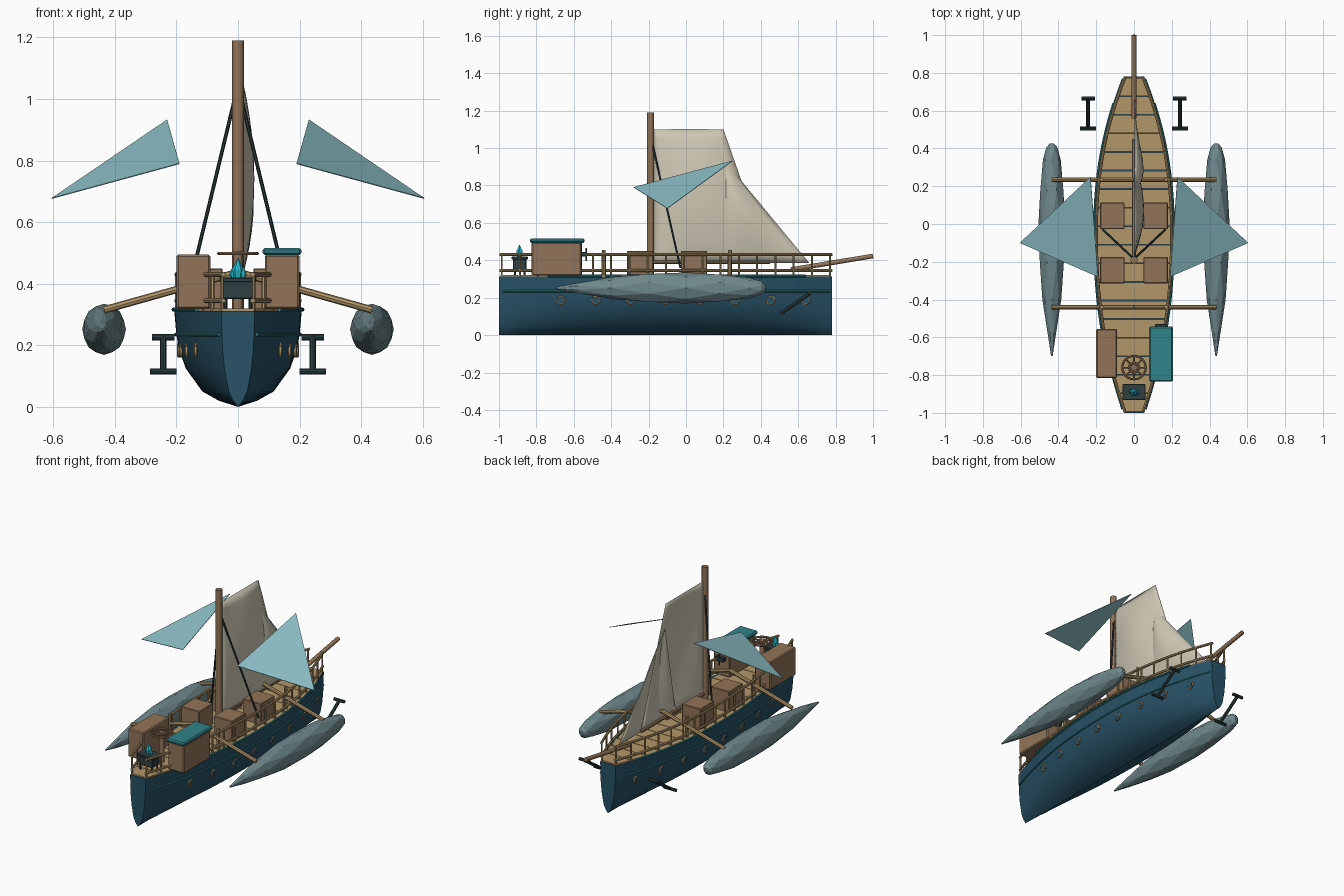
import bpy, bmesh, math
from mathutils import Vector

if "Cube" in bpy.data.objects:
    bpy.data.objects.remove(bpy.data.objects["Cube"])

def mat(name, r, g, b):
    m = bpy.data.materials.new(name)
    m.diffuse_color = (r, g, b, 1)
    m.use_nodes = True
    m.node_tree.nodes["Principled BSDF"].inputs["Base Color"].default_value = m.diffuse_color
    return m

NAVY = mat("navy hull", .021, .085, .135)
TAN = mat("tan timber", .45, .31, .145)
BROWN = mat("brown wood", .29, .175, .10)
SAIL = mat("canvas", .62, .58, .46)
WING = mat("pale cyan cloth", .27, .53, .58)
GREY = mat("blue grey float", .16, .25, .265)
TEAL = mat("teal trim", .03, .225, .25)
DARK = mat("dark iron", .028, .05, .053)
CRYSTAL = mat("bright crystal", .015, .50, .60)

def finish(bm, name, m, smooth=None):
    bmesh.ops.recalc_face_normals(bm, faces=bm.faces)
    me = bpy.data.meshes.new(name)
    bm.to_mesh(me)
    bm.free()
    me.materials.append(m)
    ob = bpy.data.objects.new(name, me)
    bpy.context.collection.objects.link(ob)
    if smooth:
        bpy.ops.object.select_all(action='DESELECT')
        ob.select_set(True)
        bpy.context.view_layer.objects.active = ob
        bpy.ops.object.shade_smooth_by_angle(angle=math.radians(smooth))
    return ob

def loft(bm, rings, caps=True):
    rows = [[bm.verts.new(p) for p in r] for r in rings]
    n = len(rows[0])
    for a, b in zip(rows, rows[1:]):
        for i in range(n):
            bm.faces.new((a[i], a[(i + 1) % n], b[(i + 1) % n], b[i]))
    if caps:
        bm.faces.new(rows[0])
        bm.faces.new(rows[-1])

def add_tube(bm, pts, r, n=8, closed=False):
    pts = [Vector(p) for p in pts]
    rings, k = [], len(pts)
    for i, p in enumerate(pts):
        if closed:
            t = pts[(i + 1) % k] - pts[i - 1]
        else:
            t = pts[min(i + 1, k - 1)] - pts[max(i - 1, 0)]
        t.normalize()
        ref = Vector((0, 0, 1)) if abs(t.z) < .9 else Vector((0, 1, 0))
        u = t.cross(ref).normalized()
        v = t.cross(u)
        rings.append([p + r * (u * math.cos(a) + v * math.sin(a))
                      for a in (2 * math.pi * j / n for j in range(n))])
    if closed:
        rings.append(rings[0])
    loft(bm, rings, not closed)

def tubes(name, paths, r, m, n=8, closed=False):
    bm = bmesh.new()
    for p in paths:
        add_tube(bm, p, r, n, closed)
    if closed:
        bmesh.ops.remove_doubles(bm, verts=bm.verts, dist=1e-5)
    return finish(bm, name, m, 40)

def box(name, lo, hi, m, bevel=.004):
    bm = bmesh.new()
    bmesh.ops.create_cube(bm, size=1)
    for v in bm.verts:
        v.co = Vector([(a + b) / 2 + c * (b - a) for a, b, c in zip(lo, hi, v.co)])
    if bevel:
        bmesh.ops.bevel(bm, geom=bm.edges[:], offset=bevel, segments=1, affect='EDGES')
    return finish(bm, name, m)

def circle(c, r, n, axis='z'):
    out = []
    for i in range(n):
        a = 2 * math.pi * i / n
        d = (r * math.cos(a), r * math.sin(a), 0) if axis == 'z' else (0, r * math.cos(a), r * math.sin(a))
        out.append(Vector(c) + Vector(d))
    return out

# Hull shape: half breadth along the length, and section fractions by height
SECTION = [(1, .312), (.97, .24), (.93, .19), (.82, .125), (.56, .05), (.3, .02), (0, 0)]

def half(y):
    t = abs(y + .05) / (.95 if y < -.05 else .83)
    return .207 * (1 - .74 * t ** 2.2)

def hull_x(y, z):
    for (f0, z0), (f1, z1) in zip(SECTION, SECTION[1:]):
        if z >= z1:
            return half(y) * (f1 + (f0 - f1) * (min(z, z0) - z1) / (z0 - z1))

def span(a, b, n):
    return [a + (b - a) * i / n for i in range(n + 1)]

# Hull
bm = bmesh.new()
loft(bm, [[(half(y) * f, y, z) for f, z in SECTION] +
          [(-half(y) * f, y, z) for f, z in SECTION[-2::-1]] for y in span(-1, .78, 40)])
finish(bm, "hull", NAVY, 35)

# Deck planks laid across the hull
bm = bmesh.new()
ys = span(-.995, .775, 18)
for a, b in zip(ys, ys[1:]):
    rings = []
    for y in span(a + .002, b - .002, 3):
        w = half(y) - .004
        rings.append([(-w, y, .308), (w, y, .308), (w, y, .32), (-w, y, .32)])
    loft(bm, rings)
finish(bm, "deck_planks", TAN)

# Trim strips, rails and rail posts on both sides
S = (-1, 1)
tubes("gunwale_trim", [[(s * (half(y) + .002), y, .316) for y in span(-.74, .64, 30)] for s in S], .007, TEAL)
tubes("side_trim", [[(s * (hull_x(y, .235) + .002), y, .235) for y in span(-.98, .77, 36)] for s in S], .006, TEAL)
for name, z in (("lower_rail", .345), ("upper_rail", .43)):
    tubes(name, [[(s * (half(y) - .008), y, z) for y in span(-.995, .78, 36)] for s in S], .008, TAN)
tubes("rail_posts", [[(s * (half(y) - .008), y, .312), (s * (half(y) - .008), y, .43)]
                     for s in S for y in span(-.985, .77, 18)], .006, TAN, 6)

# Portholes
ports = [(s * (hull_x(y, .185) + .002), y, .185) for s in S for y in span(-.67, .64, 7)]
tubes("porthole_rings", [circle(c, .02, 14, 'x') for c in ports], .006, TAN, 6, True)
tubes("porthole_glass", [[(c[0] - .006, c[1], c[2]), (c[0] + .006, c[1], c[2])] for c in ports], .017, NAVY, 12)

# Mast, bowsprit, boom and stays
tubes("mast", [[(0, -.19, .3), (0, -.19, 1.19)]], .019, BROWN, 12)
tubes("bowsprit", [[(0, .56, .35), (0, 1, .423)]], .013, BROWN, 10)
tubes("boom", [[(0, -.19, .39), (0, .45, .39)]], .011, BROWN)
tubes("stays", [[(0, -.185, 1.045), (s * .165, -.03, .36)] for s in S], .006, DARK, 6)

# Sails as billowed sheets
def sheet(name, f, nu, nv):
    bm = bmesh.new()
    g = [[bm.verts.new(f(i / nu, j / nv)) for i in range(nu + 1)] for j in range(nv + 1)]
    for j in range(nv):
        for i in range(nu):
            bm.faces.new((g[j][i], g[j][i + 1], g[j + 1][i + 1], g[j + 1][i]))
    bmesh.ops.remove_doubles(bm, verts=bm.verts, dist=1e-5)
    ob = finish(bm, name, SAIL, 60)
    mod = ob.modifiers.new("thickness", 'SOLIDIFY')
    mod.thickness = .003

def main_sail(u, v):
    y1 = .45 - .25 * v
    return (.05 * math.sin(math.pi * u) * math.sin(math.pi * v) ** .8, -.175 + (y1 + .175) * u, .38 + .72 * v)

def fore_sail(u, v):
    y, z = .1 + .56 * u, .385
    return (.006 + .045 * math.sin(math.pi * u) * math.sin(math.pi * v), y + (.2 - y) * v, z + (.94 - z) * v)

sheet("main_sail", main_sail, 12, 14)
sheet("fore_sail", fore_sail, 10, 12)

# Side wing sails
for s, side in ((-1, "left"), (1, "right")):
    bm = bmesh.new()
    tri = [Vector(p) for p in ((s * .605, -.1, .677), (s * .23, .25, .932), (s * .19, -.28, .79))]
    nrm = (tri[1] - tri[0]).cross(tri[2] - tri[0]).normalized() * .0015
    loft(bm, [[p - nrm for p in tri], [p + nrm for p in tri]])
    finish(bm, side + "_wing_sail", WING)

# Outrigger floats (faceted) and their arms
PROFILE = [(-.7, .004), (-.58, .024), (-.4, .05), (-.2, .069), (0, .071), (.18, .066), (.34, .047), (.405, .032), (.425, .012)]
for s, side in ((-1, "left"), (1, "right")):
    bm = bmesh.new()
    rings = []
    for k, (y, r) in enumerate(PROFILE):
        ang = [2 * math.pi * (i + .5 * (k % 2)) / 8 for i in range(8)]
        rings.append([(s * .435 + r * math.cos(a), y, .252 + 1.17 * r * math.sin(a)) for a in ang])
    loft(bm, rings)
    bmesh.ops.triangulate(bm, faces=bm.faces)
    finish(bm, side + "_float", GREY)
tubes("outrigger_arms", [[(s * .435, y, .315), (0, y, .437)] for s in S for y in (-.44, .235)], .012, TAN)
tubes("arm_posts", [[(s * .17, y, .315), (s * .17, y, .455)] for s in S for y in (-.44, .235)], .01, TAN)

# Cargo crates
for s, side in ((-1, "left"), (1, "right")):
    for y, pos in ((-.245, "aft"), (.043, "fore")):
        box(f"{side}_{pos}_crate", (s * .115 - .065, y - .07, .315), (s * .115 + .065, y + .07, .45), BROWN)

# Tall lockers, one with a lid and a latch
box("left_locker", (-.2, -.815, .318), (-.09, -.555, .495), BROWN, .006)
box("right_locker", (.087, -.825, .318), (.2, -.56, .495), BROWN, .006)
box("locker_lid", (.08, -.835, .493), (.206, -.543, .516), TEAL, .007)
box("locker_latch", (.112, -.56, .42), (.172, -.53, .445), DARK, .002)
tubes("latch_bar", [[(.142, -.533, .395), (.142, -.533, .465)]], .005, DARK, 6)

# Steering wheel lying flat on a pedestal
hub = Vector((0, -.76, .498))
tubes("wheel_rim", [circle(hub, .062, 24), circle(hub, .026, 16)], .006, BROWN, 6, True)
tubes("wheel_spokes", [[hub, p] for p in circle(hub, .066, 8)], .004, BROWN, 6)
tubes("wheel_pedestal", [[(0, -.76, .315), (0, -.76, .505)]], .016, BROWN, 10)

# Crystal burner at the narrow end
box("burner_box", (-.05, -.925, .35), (.05, -.853, .415), DARK)
box("burner_rim", (-.06, -.932, .405), (.06, -.846, .42), DARK, .003)
tubes("burner_legs", [[(x, y, .315), (x, y, .36)] for x in (-.04, .04) for y in (-.915, -.863)], .006, DARK, 6)
bm = bmesh.new()
for x, y, r, h in ((0, -.89, .02, .068), (-.017, -.885, .011, .04), (.017, -.895, .011, .04)):
    loft(bm, [[(x + r * q * math.cos(i * math.pi / 3), y + r * q * math.sin(i * math.pi / 3), .415 + h * z)
               for i in range(6)] for q, z in ((.7, 0), (1, .45), (.05, 1))])
finish(bm, "crystals", CRYSTAL)

# Anchors hung beside the bow
for s, side in ((-1, "left"), (1, "right")):
    x = s * .243
    tubes(side + "_anchor", [[(x, .665, .225), (x, .505, .115)],
                             [(x - .036, .665, .226), (x + .036, .665, .226)],
                             [(x - .043, .505, .115), (x + .043, .505, .115)]], .01, DARK)
